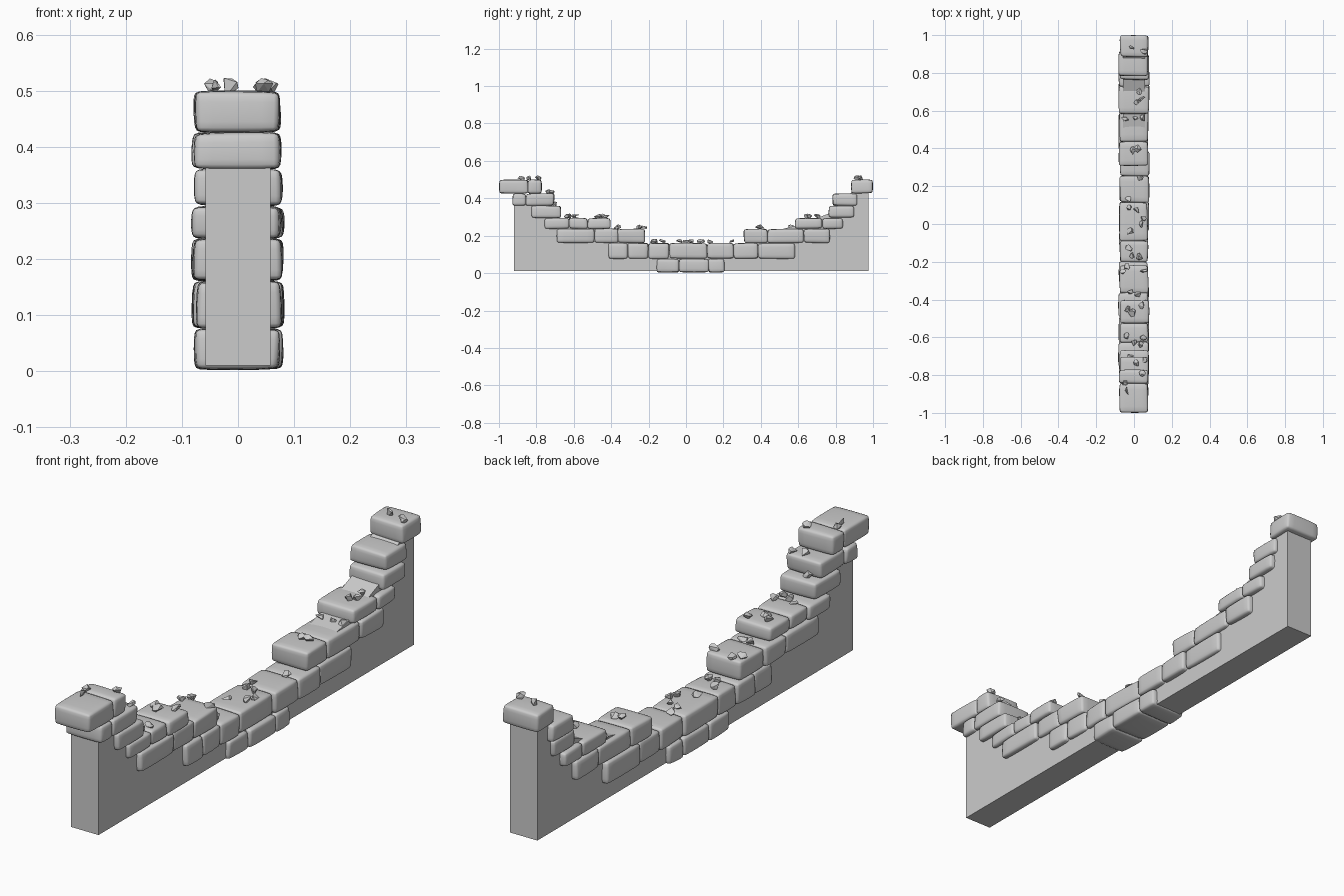
import bpy, bmesh, random
from mathutils import Vector

if "Cube" in bpy.data.objects:
    bpy.data.objects.remove(bpy.data.objects["Cube"])

random.seed(7)


def finish(bm, name):
    bmesh.ops.recalc_face_normals(bm, faces=bm.faces)
    mesh = bpy.data.meshes.new(name)
    bm.to_mesh(mesh)
    bm.free()
    obj = bpy.data.objects.new(name, mesh)
    bpy.context.collection.objects.link(obj)
    return obj


# Plain wall core: side profile (y, z) extruded across x
profile = [(-.92, .01), (.975, .01), (.975, .45), (.91, .45), (.83, .39),
           (.79, .33), (.62, .26), (.36, .2), (.28, .12), (-.25, .12),
           (-.27, .2), (-.45, .2), (-.46, .26), (-.7, .27), (-.72, .33),
           (-.75, .39), (-.92, .39)]
bm = bmesh.new()
face = bm.faces.new([bm.verts.new((-.058, y, z)) for y, z in profile])
ext = bmesh.ops.extrude_face_region(bm, geom=[face])
bmesh.ops.translate(bm, vec=(.116, 0, 0),
                    verts=[v for v in ext["geom"] if isinstance(v, bmesh.types.BMVert)])
finish(bm, "wall_core")

# Stone courses: bottom, top, then runs of joint positions along y
courses = [
    (.002, .078, [[-.155, -.035, .12, .205]]),
    (.076, .162, [[-.415, -.31, -.2, -.09, .115, .255, .385, .585]]),
    (.16, .238, [[-.69, -.49, -.365, -.22], [.31, .435, .63, .77]]),
    (.236, .296, [[-.755, -.625, -.525, -.405], [.585, .73, .84]]),
    (.294, .362, [[-.825, -.67], [.765, .898]]),
    (.36, .427, [[-.925, -.855, -.705], [.785, .915]]),
    (.425, .501, [[-1.0, -.845, -.77], [.885, 1.0]]),
]


def add_stone(bm, y0, y1, z0, z1):
    """Box with slightly uneven corners."""
    made = bmesh.ops.create_cube(bm, size=1)["verts"]
    left, right = -random.uniform(.074, .083), random.uniform(.074, .083)
    for v in made:
        x = left if v.co.x < 0 else right
        y = y0 - .002 if v.co.y < 0 else y1 + .002
        z = z0 if v.co.z < 0 else z1
        j = [random.uniform(-.004, .003) for _ in range(3)]
        v.co = (x + j[0], max(-1, min(1, y + j[1])), max(0, z + j[2] * .6))


for i, (z0, z1, runs) in enumerate(courses):
    bm = bmesh.new()
    for run in runs:
        for a, b in zip(run, run[1:]):
            add_stone(bm, a, b, z0, z1)
    obj = finish(bm, f"stone_course_{i + 1}")
    bev = obj.modifiers.new("rounded_edges", 'BEVEL')
    bev.width = .014
    bev.segments = 2
    bev.limit_method = 'NONE'
    sub = obj.modifiers.new("soften", 'SUBSURF')
    sub.levels = sub.render_levels = 1
    for p in obj.data.polygons:
        p.use_smooth = True


def top_at(y):
    return max(z1 for _, z1, runs in courses for r in runs if r[0] <= y <= r[-1])


# Rubble: faceted chips resting on the stepped top
spots = [(-.02, .93), (.05, .915), (-.04, .745), (.02, .745), (.03, .7),
         (.015, .645), (.045, .66), (-.045, .56), (.01, .565), (.045, .56),
         (-.005, .39), (.02, .4), (.03, .245), (-.03, .13), (-.025, .085),
         (.01, .07), (.05, .03), (.04, 0), (-.02, -.04), (-.03, -.13),
         (-.01, -.165), (.03, -.175), (-.035, -.225), (-.06, -.25),
         (.055, -.25), (-.02, -.36), (.02, -.37), (-.035, -.45), (.04, -.43),
         (-.01, -.47), (-.04, -.59), (0, -.625), (.05, -.6), (.035, -.635),
         (-.02, -.7), (.015, -.73), (.055, -.72), (.045, -.79), (-.05, -.84),
         (-.03, -.88)]
bm = bmesh.new()
for x, y in spots:
    size = Vector([random.uniform(.015, .023), random.uniform(.015, .023), .014])
    base = Vector((x, y, top_at(y) + .008))
    pts = []
    for _ in range(11):
        d = Vector([random.gauss(0, 1) for _ in range(3)]).normalized()
        pts.append(bm.verts.new(base + d * size))
    hull = bmesh.ops.convex_hull(bm, input=pts)
    loose = [v for v in pts if v.is_valid and not v.link_faces]
    bmesh.ops.delete(bm, geom=loose, context='VERTS')
finish(bm, "rubble_chips")
